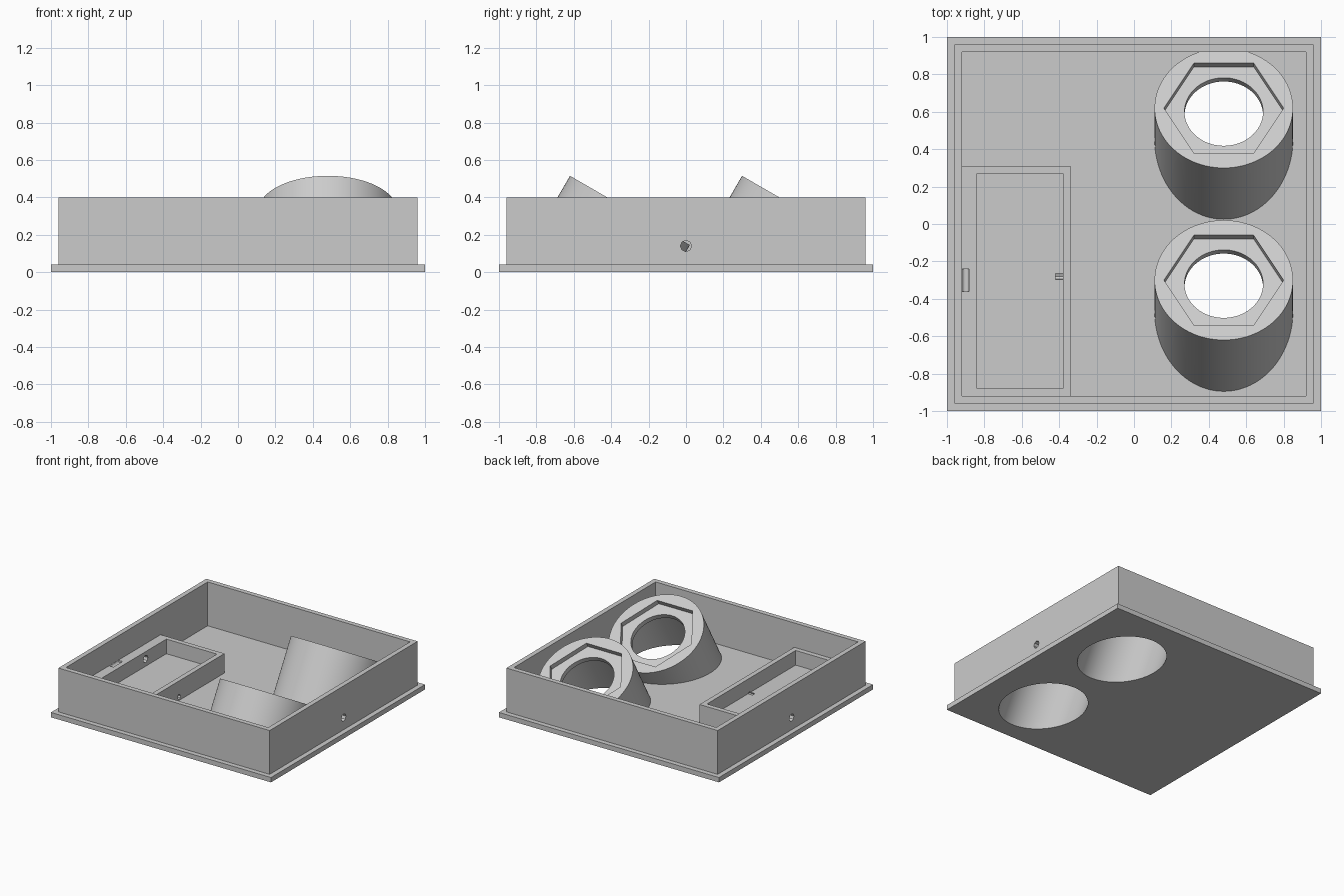
import bpy, bmesh, math
from mathutils import Matrix, Vector

if "Cube" in bpy.data.objects:
    bpy.data.objects.remove(bpy.data.objects["Cube"], do_unlink=True)

grey = bpy.data.materials.new("light_grey")
grey.use_nodes = True
colour = (0.6, 0.6, 0.6, 1)
grey.diffuse_color = colour
for node in grey.node_tree.nodes:
    if node.type == 'BSDF_PRINCIPLED':
        node.inputs["Base Color"].default_value = colour


def finish(bm, name):
    mesh = bpy.data.meshes.new(name)
    bm.to_mesh(mesh)
    bm.free()
    mesh.materials.append(grey)
    ob = bpy.data.objects.new(name, mesh)
    bpy.context.collection.objects.link(ob)
    return ob


def box(name, low, high):
    low, high = Vector(low), Vector(high)
    bm = bmesh.new()
    bmesh.ops.create_cube(bm, size=1, matrix=Matrix.Translation((low + high) / 2)
                          @ Matrix.Diagonal((*(high - low), 1)))
    return finish(bm, name)


def cylinder(name, radius, start, end, frame, sides=96):
    """Cylinder along the local z axis of a frame, with a corner on local x."""
    bm = bmesh.new()
    bmesh.ops.create_cone(bm, cap_ends=True, segments=sides, radius1=radius,
                          radius2=radius, depth=end - start,
                          matrix=frame @ Matrix.Translation((0, 0, (start + end) / 2))
                          @ Matrix.Rotation(math.pi / 2, 4, 'Z'))
    return finish(bm, name)


def select_only(ob):
    bpy.ops.object.select_all(action='DESELECT')
    ob.select_set(True)
    bpy.context.view_layer.objects.active = ob


def cut(ob, cutter, keep=False):
    cutter.hide_render = True
    mod = ob.modifiers.new("cut", 'BOOLEAN')
    mod.operation = 'DIFFERENCE'
    mod.solver = 'EXACT'
    mod.object = cutter
    select_only(ob)
    bpy.ops.object.modifier_apply(modifier=mod.name)
    if not keep:
        bpy.data.objects.remove(cutter, do_unlink=True)


def along(axis, place):
    """Frame whose z axis points along a world axis."""
    return Matrix.Translation(place) @ Vector(axis).to_track_quat('Z', 'Y').to_matrix().to_4x4()


# Flanged base plate and outer wall
plate = box("base_plate", (-1, -1, 0), (1, 1, 0.04))
wall = box("outer_wall", (-0.96, -0.96, 0.04), (0.96, 0.96, 0.4))
cut(wall, box("wall_cutter", (-0.92, -0.92, -0.1), (0.92, 0.92, 0.6)))

# Open tray in the corner, with a thicker side against the wall
tray = box("tray", (-0.92, -0.92, 0.04), (-0.34, 0.31, 0.2))
cut(tray, box("tray_cutter", (-0.84, -0.88, 0.08), (-0.38, 0.27, 0.4)))
cut(tray, cylinder("groove_cutter", 0.019, -0.06, 0.06,
                   along((0, 1, 0), (-0.9, -0.3, 0.2)), 24))
cut(tray, cylinder("tray_hole_cutter", 0.02, -0.06, 0.06,
                   along((1, 0, 0), (-0.36, -0.28, 0.07)), 8))

# Cable holes through both side walls
for x in (-0.9, 0.9):
    hole = cylinder("cable_hole_cutter", 0.03, -0.1, 0.1, along((1, 0, 0), (x, 0, 0.14)), 8)
    cut(wall, hole, keep=True)
    if x < 0:
        cut(tray, hole, keep=True)
    bpy.data.objects.remove(hole, do_unlink=True)

# Tilted sockets with a hexagonal seat, a narrow throat and a wide bore
for label, y in (("front", -0.3), ("back", 0.62)):
    frame = Matrix.Translation((0.48, y, 0.33)) @ Matrix.Rotation(-math.pi / 6, 4, 'X')
    socket = cylinder(label + "_socket", 0.37, -0.9, 0, frame)
    cut(socket, box("floor_cutter", (-2, -2, -2), (2, 2, 0.04)))
    cut(socket, cylinder("seat_cutter", 0.32, -0.04, 0.1, frame, 6))
    cut(socket, cylinder("throat_cutter", 0.21, -0.2, 0.05, frame))
    bore = cylinder("bore_cutter", 0.315, -0.95, -0.08, frame)
    cut(socket, bore, keep=True)
    cut(plate, bore)
    select_only(socket)
    bpy.ops.object.shade_smooth_by_angle(angle=math.radians(25))

select_only(plate)
bpy.ops.object.shade_smooth_by_angle(angle=math.radians(25))
